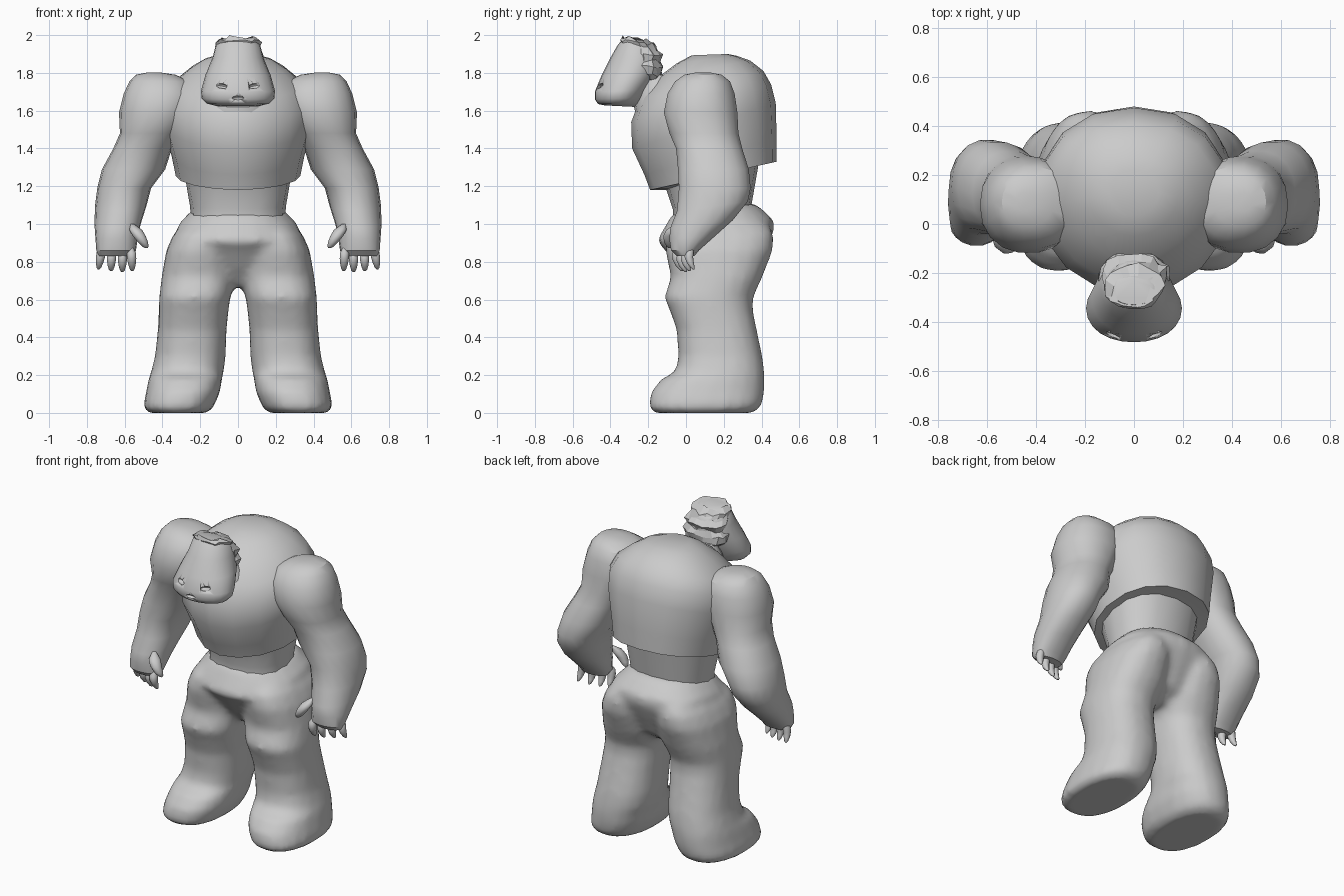
import bpy, bmesh, math, random
from mathutils import Matrix

random.seed(4)


def finish(name, bm, angle=32):
    """Smooth faces, keep edges above the angle sharp, make the object."""
    bmesh.ops.recalc_face_normals(bm, faces=bm.faces)
    for f in bm.faces:
        f.smooth = True
    for e in bm.edges:
        e.smooth = e.calc_face_angle(0) < math.radians(angle)
    me = bpy.data.meshes.new(name)
    bm.to_mesh(me)
    bm.free()
    ob = bpy.data.objects.new(name, me)
    bpy.context.collection.objects.link(ob)
    return ob


def skin(bm, rings, n=16, ef=2.0, eb=2.0, side=1, jitter=0):
    """Skin rings of (x0, x1, y0, y1, z front, z back); ef/eb square off front/back."""
    loops = []
    for x0, x1, y0, y1, zf, zb in rings:
        loop = []
        for i in range(n):
            a = 2 * math.pi * i / n
            c, s = math.cos(a), math.sin(a)
            p = 2 / (eb if s > 0 else ef)
            u = math.copysign(abs(c) ** p, c)
            v = math.copysign(abs(s) ** p, s)
            r = [random.uniform(-jitter, jitter) for _ in range(3)]
            loop.append(bm.verts.new((
                side * ((x0 + x1) / 2 + (x1 - x0) / 2 * u) + r[0],
                (y0 + y1) / 2 + (y1 - y0) / 2 * v + r[1],
                zf + (zb - zf) * (v + 1) / 2 + r[2])))
        loops.append(loop)
    for a, b in zip(loops, loops[1:]):
        for i in range(n):
            j = (i + 1) % n
            bm.faces.new((a[i], a[j], b[j], b[i]))
    bm.faces.new(loops[0])
    bm.faces.new(loops[-1])


def loft(name, rings, angle=32, **kw):
    bm = bmesh.new()
    skin(bm, rings, **kw)
    return finish(name, bm, angle)


def body(rows):
    """Centred rings from (half width, y0, y1, z front, z back)."""
    return [(-w, w, y0, y1, zf, zb) for w, y0, y1, zf, zb in rows]


def level(rows):
    """Level rings from (x0, x1, y0, y1, z)."""
    return [r + (r[4],) for r in rows]


# Chest with a hem that is higher at the back
loft("chest", body([
    (.25, -.09, .36, 1.18, 1.32), (.33, -.19, .48, 1.18, 1.33),
    (.35, -.22, .48, 1.26, 1.45), (.395, -.285, .475, 1.40, 1.64),
    (.40, -.29, .45, 1.54, 1.74), (.35, -.245, .41, 1.66, 1.81),
    (.255, -.15, .34, 1.775, 1.865), (.18, -.05, .27, 1.85, 1.89),
    (.10, .03, .22, 1.893, 1.90)]), ef=1.9, eb=2.25)

# Waist
loft("waist", body([
    (.25, -.07, .34, 1.03, 1.06), (.255, -.07, .35, 1.08, 1.12),
    (.285, -.11, .39, 1.20, 1.35)]), ef=2.3, eb=2.3)

# Hips and legs, skinned together and blended
bm = bmesh.new()
skin(bm, body([
    (.22, -.06, .35, 1.06, 1.11), (.25, -.08, .39, 1.04, 1.09),
    (.315, -.115, .465, .98, 1.02), (.325, -.155, .465, .91, .96),
    (.30, -.11, .43, .86, .88), (.20, -.04, .36, .76, .74),
    (.07, .04, .26, .67, .67)]), n=24, ef=2.2, eb=2.4)
for side in (1, -1):
    skin(bm, level([
        (.05, .30, -.05, .44, .99), (.02, .345, -.10, .465, .94),
        (.012, .38, -.11, .46, .86), (.01, .405, -.08, .405, .72),
        (.04, .418, -.115, .355, .61), (.05, .42, -.085, .355, .54),
        (.06, .425, -.05, .375, .44), (.065, .44, -.04, .405, .30),
        (.075, .46, -.055, .415, .22), (.085, .475, -.135, .418, .175),
        (.095, .487, -.185, .415, .11), (.12, .50, -.197, .405, .05),
        (.14, .495, -.19, .38, .015), (.17, .47, -.16, .35, .0)]),
        n=20, ef=2.4, eb=2.3, side=side)
legs = finish("hips_and_legs", bm, 180)
remesh = legs.modifiers.new("blend", 'REMESH')
remesh.mode = 'VOXEL'
remesh.voxel_size = .022
remesh.use_smooth_shade = True
soft = legs.modifiers.new("soften", 'SMOOTH')
soft.factor = .5
soft.iterations = 5

# Neck
loft("neck", body([
    (.20, -.25, .05, 1.50, 1.55), (.18, -.275, .02, 1.62, 1.64),
    (.13, -.26, -.03, 1.72, 1.72), (.09, -.22, -.10, 1.79, 1.79)]))

# Head, wide at the muzzle and narrow at the crown
head = loft("head", body([
    (.11, -.43, -.27, 1.628, 1.62), (.165, -.465, -.245, 1.635, 1.64),
    (.192, -.483, -.225, 1.66, 1.67), (.196, -.483, -.205, 1.70, 1.71),
    (.172, -.45, -.15, 1.78, 1.80), (.135, -.40, -.13, 1.88, 1.88),
    (.118, -.36, -.16, 1.95, 1.94), (.085, -.33, -.23, 1.982, 1.975)]),
    n=24, ef=2.1, angle=45)

# Sunken eyes and mouth, cut out of the face
bm = bmesh.new()
for x, y, z, rx, rz, tilt in [(-.085, -.452, 1.73, .035, .013, .2),
                              (.085, -.452, 1.73, .035, .013, -.2),
                              (0, -.487, 1.668, .035, .011, 0)]:
    bmesh.ops.create_uvsphere(
        bm, u_segments=12, v_segments=8, radius=1,
        matrix=Matrix.Translation((x, y, z)) @ Matrix.Rotation(tilt, 4, 'Y')
        @ Matrix.Diagonal((rx, .022, rz, 1)))
cutter = finish("face_cutter", bm)
cutter.hide_render = True
cutter.hide_viewport = True
cut = head.modifiers.new("face", 'BOOLEAN')
cut.operation = 'DIFFERENCE'
cut.object = cutter

# Ragged hair over the crown and back of the head
loft("hair", body([
    (.10, -.27, -.15, 1.76, 1.76), (.135, -.27, -.135, 1.79, 1.79),
    (.145, -.29, -.125, 1.83, 1.83), (.125, -.29, -.135, 1.86, 1.86),
    (.135, -.31, -.125, 1.90, 1.89), (.115, -.33, -.155, 1.94, 1.92),
    (.122, -.345, -.165, 1.975, 1.95), (.09, -.335, -.22, 1.992, 1.975)]),
    n=18, ef=2.3, eb=2.3, jitter=.010, angle=12)

for side, label in ((1, "left"), (-1, "right")):
    # Arm with rounded shoulder, down to the wrist
    loft(label + "_arm", level([
        (.41, .48, .05, .13, 1.802), (.33, .54, -.01, .19, 1.79),
        (.255, .575, -.06, .235, 1.755), (.22, .605, -.10, .26, 1.69),
        (.23, .63, -.12, .275, 1.59), (.30, .625, -.09, .28, 1.48),
        (.35, .66, -.055, .30, 1.40), (.385, .72, -.045, .335, 1.29),
        (.46, .745, -.04, .345, 1.19)])
        + [(.485, .757, -.05, .33, 1.07, 1.12), (.515, .76, -.085, .25, .98, 1.02),
           (.53, .755, -.09, .16, .92, .94), (.54, .75, -.08, .07, .86, .86),
           (.56, .735, -.05, .045, .83, .83)],
        n=18, ef=2.2, eb=2.2, side=side)
    # Fingers and thumb as tapered tubes: knuckle, middle, tip
    digits = [(.565, -.04, .88, .56, -.02, .75, .024), (.612, -.015, .87, .612, .0, .745, .024),
              (.668, .01, .87, .672, .02, .75, .024), (.718, .03, .89, .738, .04, .76, .024),
              (.56, -.05, 1.0, .485, -.085, .872, .034)]
    for k, (xa, ya, za, xb, yb, zb, fat) in enumerate(digits):
        rows = []
        for t, w in ((0, .3), (.25, 1), (.5, 1), (.75, .8), (.93, .5), (1, .2)):
            x, z, r = xa + (xb - xa) * t, za + (zb - za) * t, fat * w
            y = ya + (yb - ya) * t - .02 * math.sin(math.pi * t)
            rows.append((x - r, x + r, y - r, y + r, z))
        name = "thumb" if k == 4 else f"finger_{k + 1}"
        loft(f"{label}_{name}", level(rows), n=10, side=side, angle=50)
